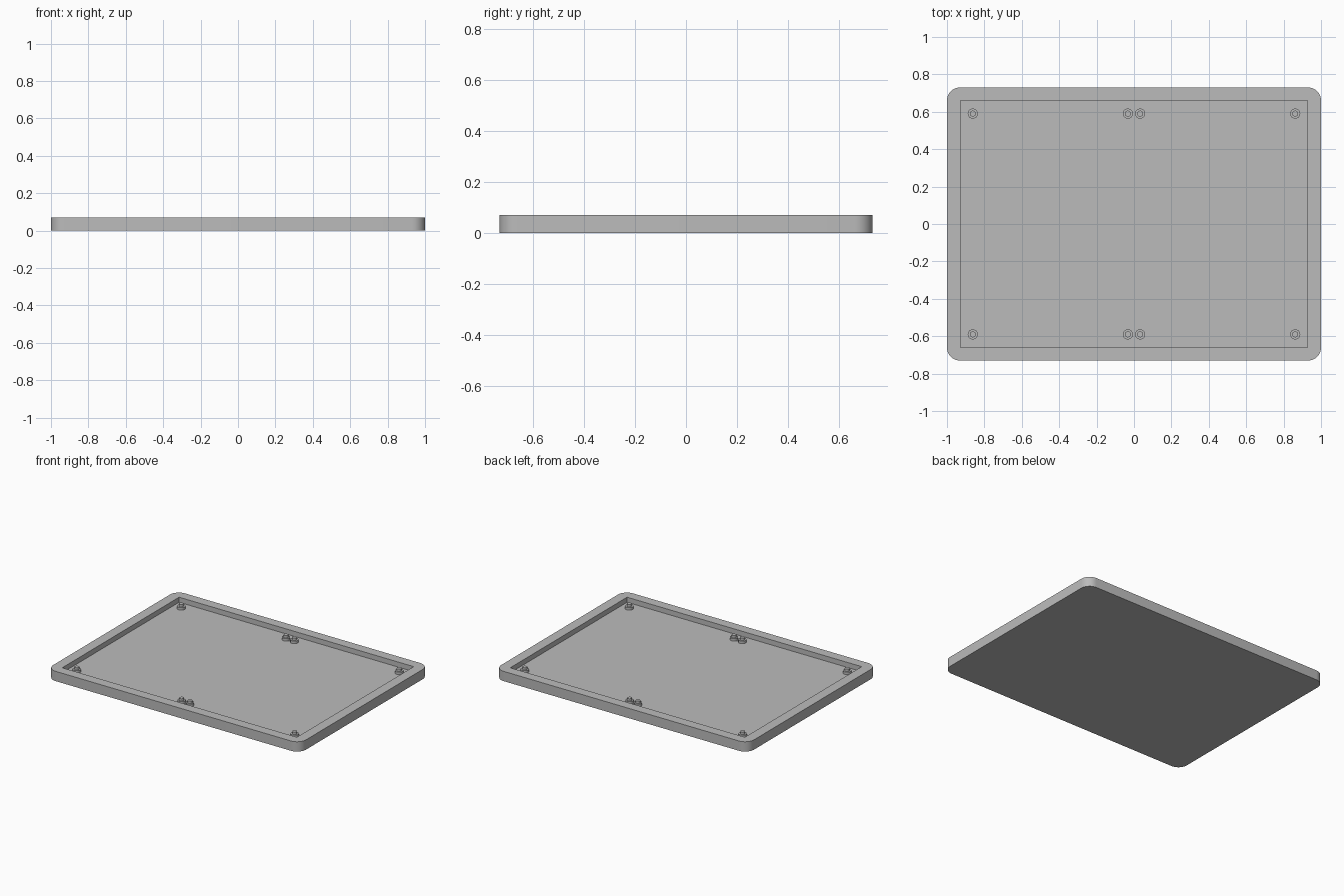
import bpy, bmesh, math

cube = bpy.data.objects.get("Cube")
if cube:
    bpy.data.objects.remove(cube, do_unlink=True)

grey = bpy.data.materials.new("mid_grey")
grey.use_nodes = True
colour = (0.5, 0.5, 0.5, 1)
grey.diffuse_color = colour
grey.node_tree.nodes["Principled BSDF"].inputs["Base Color"].default_value = colour

HEIGHT, FLOOR = 0.07, 0.034


def finish(bm, name):
    bmesh.ops.recalc_face_normals(bm, faces=bm.faces)
    mesh = bpy.data.meshes.new(name)
    bm.to_mesh(mesh)
    bm.free()
    mesh.materials.append(grey)
    obj = bpy.data.objects.new(name, mesh)
    bpy.context.collection.objects.link(obj)
    bpy.ops.object.select_all(action="DESELECT")
    obj.select_set(True)
    bpy.context.view_layer.objects.active = obj
    bpy.ops.object.shade_smooth_by_angle(angle=math.radians(30))
    return obj


# Tray: rounded outline, square-cornered recess
steps, radius = 8, 0.07
bm = bmesh.new()
outline = []
for quarter, (sx, sy) in enumerate([(1, 1), (-1, 1), (-1, -1), (1, -1)]):
    for i in range(steps + 1):
        a = (quarter + i / steps) * math.pi / 2
        outline.append((sx * (1 - radius) + radius * math.cos(a),
                        sy * (0.73 - radius) + radius * math.sin(a)))
recess = [(0.928, 0.66), (-0.928, 0.66), (-0.928, -0.66), (0.928, -0.66)]


def loop(points, z):
    return [bm.verts.new((x, y, z)) for x, y in points]


def bridge(low, high):
    for i in range(len(low)):
        j = (i + 1) % len(low)
        bm.faces.new((low[i], low[j], high[j], high[i]))


base, rim = loop(outline, 0), loop(outline, HEIGHT)
floor, lip = loop(recess, FLOOR), loop(recess, HEIGHT)
bm.faces.new(base)
bm.faces.new(floor)
bridge(base, rim)
bridge(floor, lip)
n = steps + 1
for q in range(4):
    corner = rim[q * n:(q + 1) * n]
    for a, b in zip(corner, corner[1:]):
        bm.faces.new((a, b, lip[q]))
    bm.faces.new((corner[-1], rim[(q + 1) * n % len(rim)], lip[(q + 1) % 4], lip[q]))
finish(bm, "tray")


# Stepped pegs: wide collar with a narrow pin on top
def peg(name, x, y):
    bm = bmesh.new()
    profile = [(0.027, FLOOR), (0.027, 0.052), (0.016, 0.052), (0.016, 0.068)]
    rings = []
    for r, z in profile:
        ring = bmesh.ops.create_circle(bm, segments=24, radius=r)["verts"]
        for v in ring:
            v.co.x, v.co.y, v.co.z = v.co.x + x, v.co.y + y, z
        rings.append(ring)
    for low, high in zip(rings, rings[1:]):
        for i in range(24):
            j = (i + 1) % 24
            bm.faces.new((low[i], low[j], high[j], high[i]))
    bm.faces.new(rings[-1])
    finish(bm, name)


for side, y in (("front", -0.59), ("back", 0.59)):
    for place, x in (("outer_right", -0.862), ("inner_right", -0.033),
                     ("inner_left", 0.033), ("outer_left", 0.862)):
        peg(f"{side}_{place}_peg", x, y)
